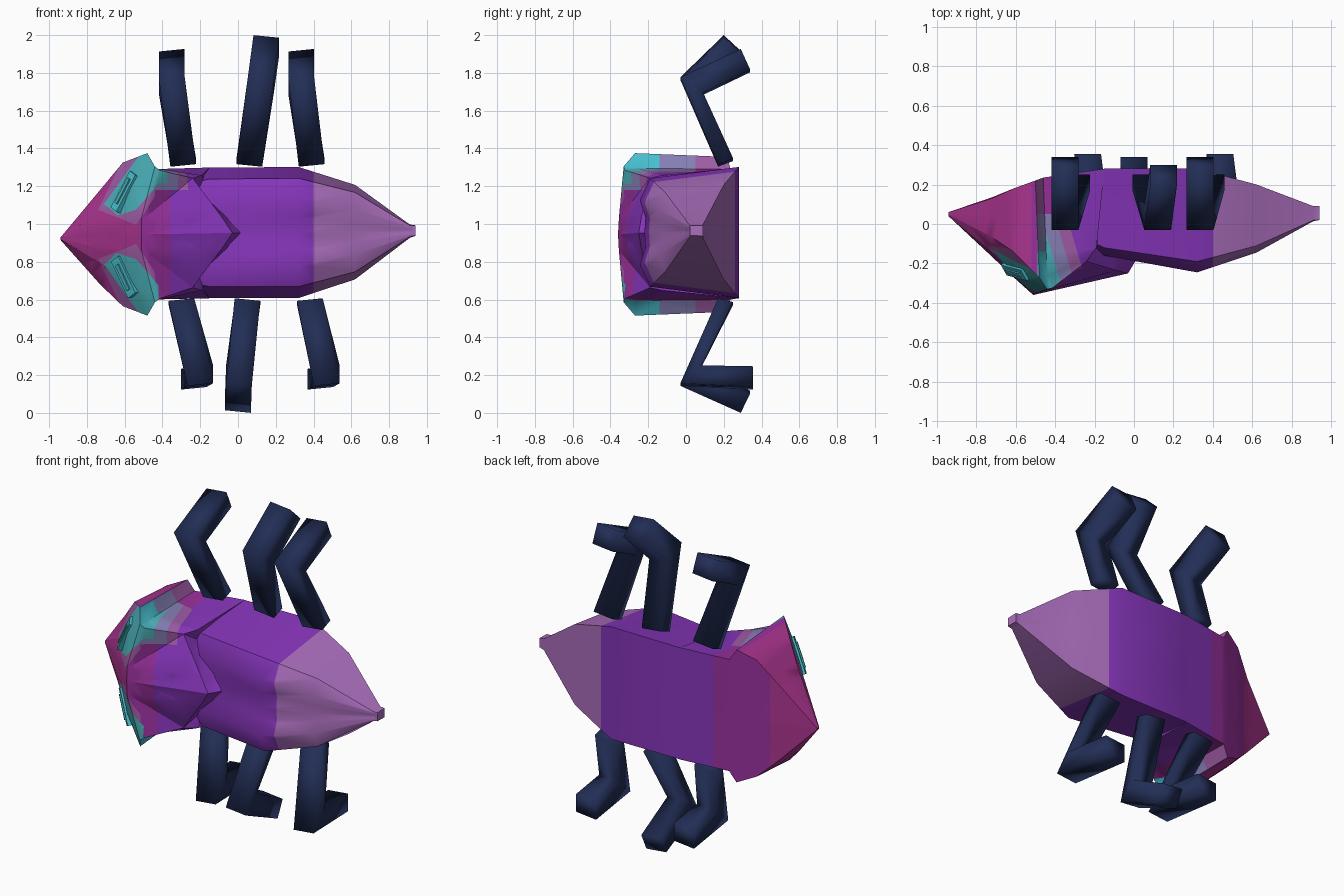
import bpy, bmesh
from mathutils import Vector
from mathutils.bvhtree import BVHTree

cube = bpy.data.objects.get("Cube")
if cube:
    bpy.data.objects.remove(cube)


def material(name, rgb):
    lin = [((c / 255 + 0.055) / 1.055) ** 2.4 for c in rgb] + [1]
    m = bpy.data.materials.new(name)
    m.use_nodes = True
    m.diffuse_color = lin
    m.node_tree.nodes["Principled BSDF"].inputs["Base Color"].default_value = lin
    return m


PINK = material("pink", (170, 52, 142))
MAGENTA = material("magenta", (152, 48, 155))
PURPLE = material("purple", (134, 53, 186))
LILAC = material("lilac", (170, 110, 188))
MAUVE = material("mauve", (158, 92, 165))
GREY = material("grey_lavender", (134, 128, 182))
TEAL = material("teal", (74, 176, 184))
BRIGHT = material("bright_teal", (72, 192, 208))
NAVY = material("navy", (34, 46, 86))


def loft(name, rings, mats, cuts=(), rule=None, angle=0.6):
    """Skin closed rings, cut along colour borders, colour faces by rule."""
    bm = bmesh.new()
    loops = [[bm.verts.new(p) for p in r] for r in rings]
    n = len(loops[0])
    for a, b in zip(loops, loops[1:]):
        for i in range(n):
            j = (i + 1) % n
            bm.faces.new((a[i], a[j], b[j], b[i]))
    bm.faces.new(loops[0])
    bm.faces.new(loops[-1])
    bmesh.ops.recalc_face_normals(bm, faces=bm.faces)
    if cuts:
        bmesh.ops.triangulate(bm, faces=bm.faces)
    for co, no in cuts:
        bmesh.ops.bisect_plane(bm, geom=bm.verts[:] + bm.edges[:] + bm.faces[:],
                               plane_co=co, plane_no=no, dist=0.0005)
    bm.normal_update()
    for f in bm.faces:
        if rule:
            f.material_index = mats.index(rule(f.calc_center_median(), f.normal))
    me = bpy.data.meshes.new(name)
    bm.to_mesh(me)
    bm.free()
    ob = bpy.data.objects.new(name, me)
    bpy.context.collection.objects.link(ob)
    for m in mats:
        me.materials.append(m)
    bpy.ops.object.select_all(action='DESELECT')
    ob.select_set(True)
    bpy.context.view_layer.objects.active = ob
    bpy.ops.object.shade_smooth_by_angle(angle=angle)
    return ob


def ring(zc, half):
    """Mirror a half section of (x, y, height) points about z = zc."""
    up = [Vector((x, y, zc + h)) for x, y, h in half]
    down = [Vector((x, y, zc - h)) for x, y, h in half[-2:0:-1]]
    return up + down


def section(x, zc, back, side, points):
    return ring(zc, [(x, back, 0), (x, back, side)] + [(x, y, h) for y, h in points])


# Abdomen with ridged wing cases and a pinched tail
abdomen = [
    section(-.32, .953, .22, .30, [(-.04, .25), (-.08, .16), (-.07, .07), (-.07, 0)]),
    section(-.15, .953, .28, .345, [(-.12, .285), (-.16, .17), (-.14, .08), (-.15, 0)]),
    section(.32, .955, .28, .347, [(-.19, .287), (-.245, .17), (-.215, .08), (-.22, 0)]),
    section(.62, .957, .20, .25, [(-.11, .21), (-.145, .12), (-.125, .05), (-.13, 0)]),
    section(.91, .962, .09, .035, [(.02, .03), (.015, .02), (.02, .01), (.02, 0)]),
    section(.94, .965, .09, .028, [(.02, .026), (.02, .015), (.02, .01), (.02, 0)]),
]
loft("abdomen", abdomen, [PURPLE, LILAC], [((.4, 0, 0), (1, 0, 0))],
     lambda c, n: LILAC if c.x > .4 else PURPLE, angle=.8)

# Head with flared rim, running into the pointed thorax shield
ZC = .945
head_rings = [
    ring(.922, [(-.94, .06, 0), (-.94, .06, .004), (-.94, .05, .006),
                (-.94, .045, .005), (-.94, .04, .003), (-.94, .04, 0)]),
    ring(.93, [(-.72, .135, 0), (-.72, .13, .24), (-.73, -.06, .25),
               (-.69, -.165, .16), (-.72, -.165, .06), (-.72, -.16, 0)]),
    ring(ZC, [(-.61, .18, 0), (-.61, .18, .36), (-.61, -.14, .38),
              (-.56, -.28, .25), (-.61, -.265, .08), (-.61, -.27, 0)]),
    ring(ZC, [(-.5, .22, 0), (-.5, .22, .41), (-.48, -.27, .43),
              (-.44, -.33, .36), (-.51, -.355, .09), (-.51, -.36, 0)]),
    ring(ZC, [(-.45, .235, 0), (-.46, .235, .345), (-.44, -.26, .35),
              (-.415, -.325, .34), (-.49, -.35, .09), (-.49, -.355, 0)]),
    ring(.953, [(-.15, .28, 0), (-.15, .28, .346), (-.19, -.12, .305),
                (-.24, -.19, .29), (-.09, -.235, .09), (-.03, -.25, 0)]),
    ring(.953, [(-.17, .24, 0), (-.17, .24, .31), (-.18, -.07, .25),
                (-.2, -.1, .23), (-.05, -.13, .08), (.012, -.18, 0)]),
]

# Painted regions as convex outlines in (x, distance from the mid line)
OUTER = [(-.74, .13), (-.54, .05), (-.44, .2), (-.42, .46), (-.6, .42)]
INNER = [(-.71, .16), (-.64, .10), (-.54, .13), (-.42, .27), (-.42, .45), (-.5, .45)]
SLANT = Vector((1, .3, 0))
STRIPES = [(-.46, TEAL), (-.39, GREY), (-.33, MAUVE)]


def inside(c, outline):
    x, h = c.x, abs(c.z - ZC)
    pairs = zip(outline, outline[1:] + outline[:1])
    return all((bx - ax) * (h - ah) - (bh - ah) * (x - ax) > 0
               for (ax, ah), (bx, bh) in pairs)


cuts = [((x, 0, 0), (1, 0, 0)) for x in (-.68, -.52, -.36)]
cuts += [((0, y, 0), (0, 1, 0)) for y in (-.14, .05)]
cuts += [((x, 0, 0), SLANT) for x, _ in STRIPES]
cuts += [((0, 0, ZC + h), (0, 0, 1)) for h in (.235, .27)]
for s in (1, -1):
    for outline in (OUTER, INNER):
        for (ax, ah), (bx, bh) in zip(outline, outline[1:] + outline[:1]):
            cuts.append(((ax, 0, ZC + s * ah), (bh - ah, 0, s * (ax - bx))))


def head_colour(c, n):
    h = abs(c.z - ZC)
    if n.x > .4 and h > .345 and c.x < -.4:      # rear face of the rim
        return BRIGHT if c.y < -.14 else GREY if c.y < .05 else MAUVE
    if n.y < -.2 and c.x < -.41:                 # patches round the eyes
        if inside(c, INNER):
            return TEAL
        if inside(c, OUTER):
            return MAUVE
    if c.x > -.49 and c.z > ZC + .235 and c.y < .05:   # upper shield corner
        for x, mat in STRIPES:
            if c.dot(SLANT) < x:
                return GREY if mat == TEAL and h < .27 else mat
    if n.y > .3 and c.x < -.52:                  # underside of the head
        return PINK if c.x < -.68 else MAGENTA
    return PINK if c.x < -.52 else MAGENTA if c.x < -.36 else PURPLE


head = loft("head_and_thorax", head_rings,
            [PINK, MAGENTA, PURPLE, MAUVE, GREY, TEAL, BRIGHT], cuts, head_colour)

# Eyes: a raised slab with a narrow bar, laid on the head surface
bm = bmesh.new()
bm.from_mesh(head.data)
tree = BVHTree.FromBMesh(bm)
bm.free()


def slab(name, s, length, width, lift, mat):
    hit, no, _, _ = tree.ray_cast(Vector((-.6, -2, ZC + s * .225)), Vector((0, 1, 0)))
    along = Vector((.13, 0, s * .17))
    along = (along - no * along.dot(no)).normalized()
    across = no.cross(along)
    rings = [[hit + no * d + along * a * length / 2 + across * b * width / 2
              for a, b in ((-1, -1), (1, -1), (1, 1), (-1, 1))] for d in (-.02, lift)]
    loft(name, rings, [mat])


for side, s in (("upper", 1), ("lower", -1)):
    slab(side + "_eye", s, .22, .065, .012, BRIGHT)
    slab(side + "_eye_bar", s, .15, .024, .02, TEAL)

# Legs: hip, knee and tip as (outer, inner) pairs of (y, z)
UP = [((.17, 1.31), (.25, 1.34)), ((-.03, 1.77), (.09, 1.69))]
DOWN = [((.17, .6), (.25, .58)), ((-.03, .15), (.08, .245))]
UP_TIP, UP_HIGH = ((.29, 1.92), (.34, 1.81)), ((.2, 1.993), (.3, 1.9))
DOWN_TIP, DOWN_LOW = ((.355, .13), (.355, .24)), ((.29, .007), (.34, .11))
legs = [
    ("upper_front_leg", UP + [UP_TIP], (-.29, -.35, -.35), .1),
    ("upper_middle_leg", UP + [UP_HIGH], (.06, .12, .15), -.1),
    ("upper_rear_leg", UP + [UP_TIP], (.39, .335, .335), .1),
    ("lower_front_leg", DOWN + [DOWN_TIP], (-.3, -.2, -.235), .1),
    ("lower_middle_leg", DOWN + [DOWN_LOW], (.05, .005, .0), -.1),
    ("lower_rear_leg", DOWN + [DOWN_TIP], (.38, .47, .435), .1),
]
for name, pairs, xs, tilt in legs:
    rings = []
    for (o, i), x in zip(pairs, xs):
        rings.append([(x + d, y, z + d * tilt) for d, (y, z) in
                      ((-.068, o), (.068, o), (.068, i), (-.068, i))])
    loft(name, rings, [NAVY], angle=3.1)
